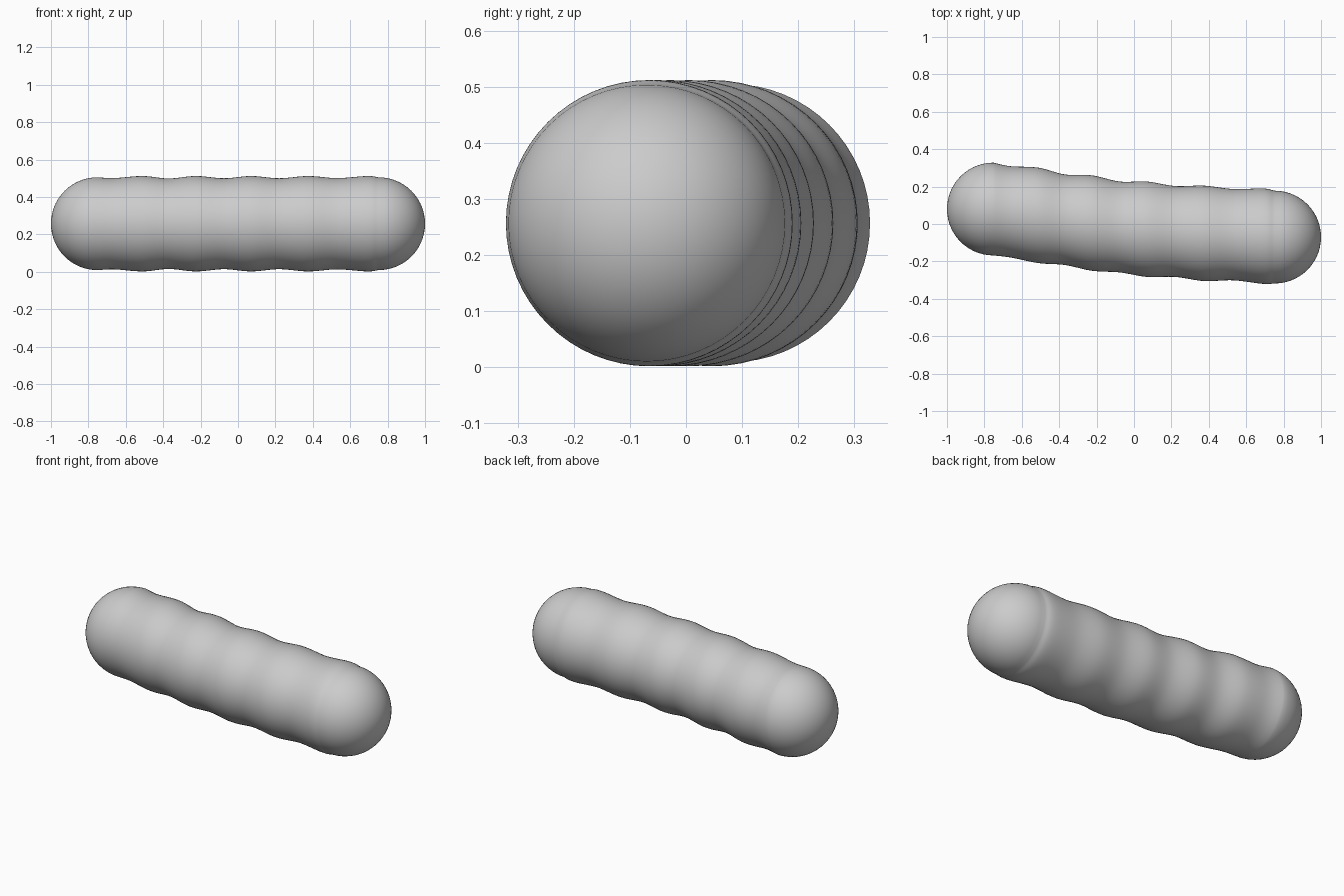
import bpy, bmesh, math
from mathutils import Vector

cube = bpy.data.objects.get("Cube")
if cube:
    bpy.data.objects.remove(cube)

MID_Z = 0.257
END_R = 0.248
SIDES = 64

# Lobes and waists along the body: x, y, radius
KEYS = [Vector(k) for k in (
    (-0.752, 0.080, 0.248), (-0.66, 0.065, 0.244), (-0.51, 0.046, 0.255),
    (-0.37, 0.023, 0.242), (-0.225, 0.005, 0.255), (-0.075, -0.016, 0.243),
    (0.07, -0.028, 0.255), (0.22, -0.040, 0.243), (0.375, -0.050, 0.255),
    (0.53, -0.057, 0.244), (0.69, -0.065, 0.255), (0.752, -0.070, 0.248))]


def smooth_path(points, steps):
    """Catmull-Rom samples through the points."""
    ext = [2 * points[0] - points[1]] + points + [2 * points[-1] - points[-2]]
    out = []
    for a, b, c, d in zip(ext, ext[1:], ext[2:], ext[3:]):
        for i in range(steps):
            t = i / steps
            out.append(0.5 * (2 * b + (c - a) * t + (2 * a - 5 * b + 4 * c - d) * t * t
                              + (3 * b - a - 3 * c + d) * t ** 3))
    return out + [points[-1]]


def cap(key, side, steps=14):
    """Rings of a rounded end, from its pole inwards."""
    return [Vector((key.x + side * END_R * math.cos(a), key.y, END_R * math.sin(a)))
            for a in (math.pi / 2 * i / steps for i in range(1, steps))]


stations = cap(KEYS[0], -1) + smooth_path(KEYS, 8) + cap(KEYS[-1], 1)[::-1]

# Lobed body skinned over circular rings
bm = bmesh.new()
rings = []
for x, y, r in stations:
    angles = [math.tau * i / SIDES for i in range(SIDES)]
    rings.append([bm.verts.new((x, y + r * math.cos(a), MID_Z + r * math.sin(a)))
                  for a in angles])
for ra, rb in zip(rings, rings[1:]):
    for i in range(SIDES):
        j = (i + 1) % SIDES
        bm.faces.new((ra[i], ra[j], rb[j], rb[i]))
for key, side, ring in ((KEYS[0], -1, rings[0]), (KEYS[-1], 1, rings[-1])):
    pole = bm.verts.new((key.x + side * END_R, key.y, MID_Z))
    for i in range(SIDES):
        bm.faces.new((ring[i], ring[(i + 1) % SIDES], pole))
bmesh.ops.recalc_face_normals(bm, faces=bm.faces)
for f in bm.faces:
    f.smooth = True

mesh = bpy.data.meshes.new("lobed_body")
bm.to_mesh(mesh)
bm.free()
body = bpy.data.objects.new("lobed_body", mesh)
bpy.context.collection.objects.link(body)

# Plain grey
grey = bpy.data.materials.new("light_grey")
grey.use_nodes = True
color = (0.6, 0.6, 0.6, 1)
grey.diffuse_color = color
grey.node_tree.nodes["Principled BSDF"].inputs["Base Color"].default_value = color
mesh.materials.append(grey)
